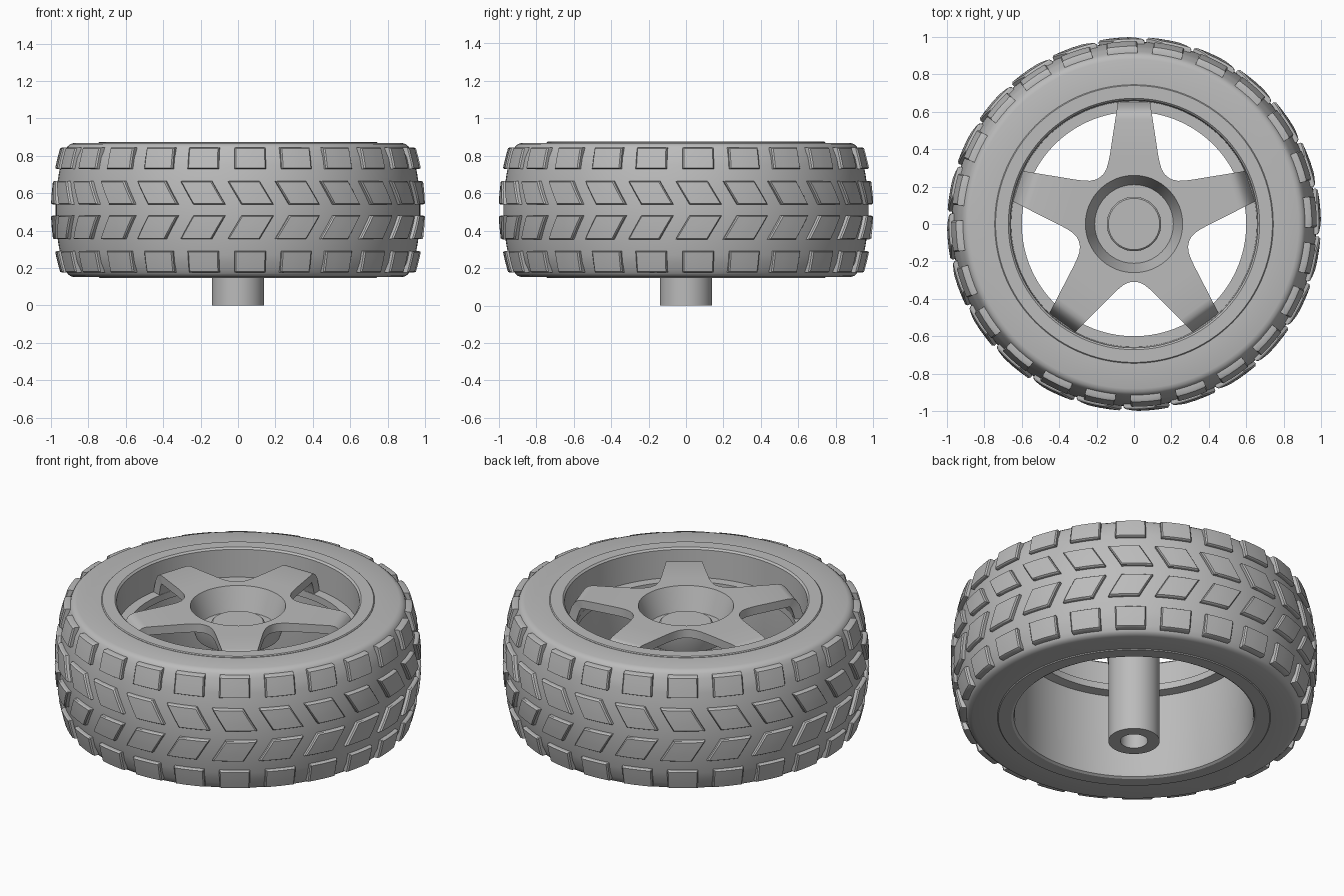
import bpy, bmesh, math

cube = bpy.data.objects.get("Cube")
if cube:
    bpy.data.objects.remove(cube, do_unlink=True)

MID = 0.51      # height of the tyre's middle plane
SEGMENTS = 120
BLOCKS = 24     # tread blocks per row
SPOKES = 5

grey = bpy.data.materials.new("plain grey")
grey.use_nodes = True
grey.diffuse_color = (0.5, 0.5, 0.5, 1)
grey.node_tree.nodes["Principled BSDF"].inputs["Base Color"].default_value = (0.5, 0.5, 0.5, 1)


def finish(name, bm, closed=True, angle=30):
    """Turn a bmesh into a shaded object."""
    bmesh.ops.remove_doubles(bm, verts=bm.verts, dist=0.0005)
    if closed:
        bmesh.ops.recalc_face_normals(bm, faces=bm.faces)
    mesh = bpy.data.meshes.new(name)
    bm.to_mesh(mesh)
    bm.free()
    mesh.materials.append(grey)
    obj = bpy.data.objects.new(name, mesh)
    bpy.context.collection.objects.link(obj)
    bpy.ops.object.select_all(action='DESELECT')
    obj.select_set(True)
    bpy.context.view_layer.objects.active = obj
    bpy.ops.object.shade_smooth_by_angle(angle=math.radians(angle))
    return obj


def add_grid(bm, points):
    """Skin a table of points with quads."""
    rows = [[bm.verts.new(p) for p in row] for row in points]
    for a, b in zip(rows, rows[1:]):
        for j in range(len(a) - 1):
            bm.faces.new((a[j], b[j], b[j + 1], a[j + 1]))


def lathe(name, profile):
    """Spin a radius/height profile about the z axis."""
    bm = bmesh.new()
    verts = [bm.verts.new((r, 0, z)) for r, z in profile]
    edges = [bm.edges.new(pair) for pair in zip(verts, verts[1:])]
    if profile[0][0] > 0:
        edges.append(bm.edges.new((verts[-1], verts[0])))
    bmesh.ops.spin(bm, geom=verts + edges, cent=(0, 0, 0), axis=(0, 0, 1),
                   angle=math.tau, steps=SEGMENTS, use_merge=True)
    return finish(name, bm)


def tyre_radius(z):
    return 0.975 - 0.45 * (z - MID) ** 2


# Tyre: crowned carcass with rounded shoulders
crown = [(tyre_radius(MID + i * 0.04), MID + i * 0.04) for i in range(-7, 8)]
shoulder = [(0.922, 0.825), (0.912, 0.85), (0.898, 0.862), (0.88, 0.868), (0.735, 0.868)]
lower = [(r, 2 * MID - z) for r, z in reversed(shoulder)]
lathe("tyre", lower + crown + shoulder)

# Tread: two square shoulder rows and two slanted centre rows
bm = bmesh.new()
steps = [-1, -1, -0.92, -0.3, 0.3, 0.92, 1, 1]
heights = [-0.012, 0.017, 0.025, 0.025]
half_angle = math.radians(5)
for z_mid, half_height, slant in [(0.787, 0.057, 0), (0.603, 0.063, -0.038),
                                  (0.417, 0.063, 0.038), (0.233, 0.057, 0)]:
    for k in range(BLOCKS):
        centre = math.radians(3.9) + math.tau * k / BLOCKS
        table = []
        for i, u in enumerate(steps):
            row = []
            for j, v in enumerate(steps):
                z = z_mid + v * half_height
                border = min(i, j, 7 - i, 7 - j)
                r = tyre_radius(z) + heights[border]
                a = centre + u * half_angle + v * slant
                row.append((r * math.sin(a), -r * math.cos(a), z))
            table.append(row)
        add_grid(bm, table)
finish("tread_blocks", bm)

# Rim: barrel with two lips and a ledge that carries the spokes
lathe("rim", [(0.745, 0.82), (0.745, 0.87), (0.74, 0.875), (0.672, 0.875), (0.662, 0.865),
              (0.657, 0.70), (0.60, 0.70), (0.60, 0.66), (0.65, 0.65), (0.65, 0.175),
              (0.655, 0.155), (0.668, 0.147), (0.74, 0.147), (0.745, 0.152), (0.745, 0.2)])

# Hub: dished cup with centre boss, and a bored shaft below
lathe("hub_and_shaft", [(0, 0.74), (0.137, 0.74), (0.145, 0.732), (0.145, 0.70), (0.21, 0.70),
                        (0.26, 0.835), (0.27, 0.835), (0.275, 0.79), (0.23, 0.66),
                        (0.14, 0.65), (0.14, 0), (0.075, 0), (0.075, 0.3), (0, 0.3)])

# Spokes: star plate whose arms bend down onto the ledge
wedge = math.tan(math.pi / SPOKES)
stations = [(0.214, 0.214 * wedge, 0.051, 0.835), (0.25, 0.25 * wedge, 0.06, 0.835),
            (0.267, 0.163, 0.055, 0.835), (0.295, 0.147, 0.04, 0.835),
            (0.33, 0.137, 0.02, 0.835), (0.37, 0.129, 0, 0.835),
            (0.56, 0.1, 0, 0.835), (0.585, 0.096, 0, 0.83), (0.605, 0.093, 0, 0.815),
            (0.625, 0.09, 0, 0.785), (0.64, 0.088, 0, 0.74), (0.655, 0.085, 0, 0.69)]
bm = bmesh.new()
for k in range(SPOKES):
    a = math.pi / 2 + math.tau * k / SPOKES
    c, s = math.cos(a), math.sin(a)
    table = []
    for reach, half, bulge, z in stations:
        row = []
        for j in range(-4, 5):
            t = j / 4
            x, y = reach + bulge * (1 - t * t), half * t
            row.append((x * c - y * s, x * s + y * c, z))
        table.append(row)
    add_grid(bm, table)
spokes = finish("spokes", bm, closed=False)
solid = spokes.modifiers.new("thickness", 'SOLIDIFY')
solid.thickness = 0.05
solid.offset = -1
bpy.ops.object.modifier_apply(modifier="thickness")
bpy.ops.object.shade_smooth_by_angle(angle=math.radians(30))
